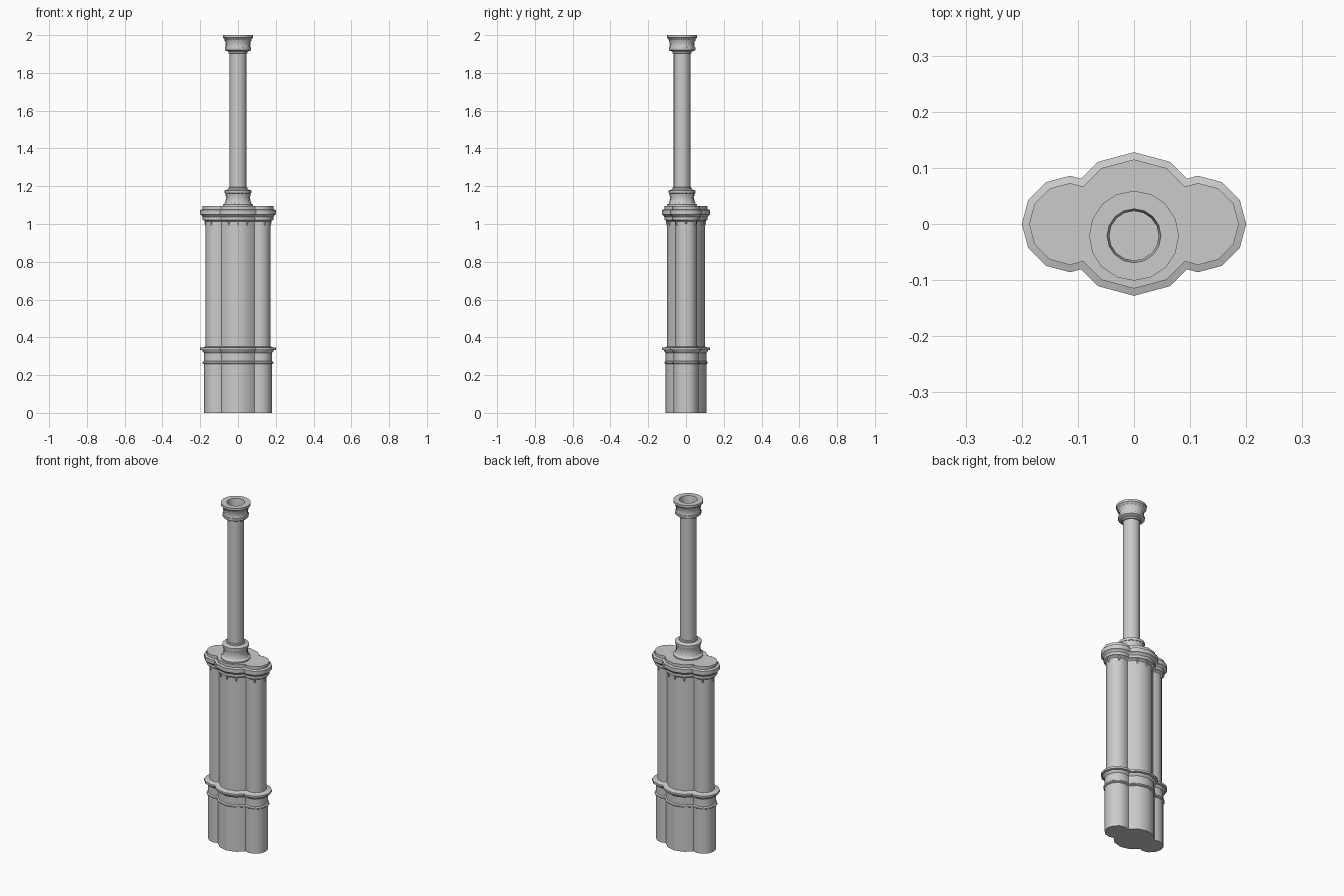
import bpy, bmesh
from math import sin, cos, pi, radians

if "Cube" in bpy.data.objects:
    bpy.data.objects.remove(bpy.data.objects["Cube"])

COL_Y = -0.021          # column axis sits slightly forward
LOBE_X = 0.114          # centres of the side lobes


def finish(name, bm, angle=35):
    bmesh.ops.recalc_face_normals(bm, faces=bm.faces)
    me = bpy.data.meshes.new(name)
    bm.to_mesh(me)
    bm.free()
    ob = bpy.data.objects.new(name, me)
    bpy.context.collection.objects.link(ob)
    bpy.ops.object.select_all(action='DESELECT')
    ob.select_set(True)
    bpy.context.view_layer.objects.active = ob
    bpy.ops.object.shade_smooth_by_angle(angle=radians(angle))
    return ob


def loft(name, rings, caps=True, angle=35):
    """Skin a list of equally sized closed rings."""
    bm = bmesh.new()
    vs = [[bm.verts.new(p) for p in ring] for ring in rings]
    n = len(vs[0])
    for a, b in zip(vs, vs[1:]):
        for i in range(n):
            j = (i + 1) % n
            bm.faces.new((a[i], a[j], b[j], b[i]))
    if caps:
        bm.faces.new(vs[0])
        bm.faces.new(vs[-1])
    return finish(name, bm, angle)


def lobed(r, z):
    """Three-lobed outline: wide centre lobe and two smaller side lobes."""
    R = r + 0.042
    nx = (1.366 * R - r + 0.0305) / 1.268
    ny = 1.366 * R - nx
    q = [(LOBE_X + r * cos(k * pi / 6), r * sin(k * pi / 6)) for k in range(4)]
    q += [(nx, ny), (R * 0.5, R * 0.866), (0, R)]
    q += [(-x, y) for x, y in reversed(q[:-1])]
    q += [(x, -y) for x, y in reversed(q[1:-1])]
    return [(x, y, z) for x, y in q]


def lathe(name, profile, n=16, caps=True):
    rings = [[(r * cos(2 * pi * i / n), COL_Y + r * sin(2 * pi * i / n), z)
              for i in range(n)] for r, z in profile]
    return loft(name, rings, caps)


def twisted_band(name, profile, count=20, pitch=18, depth=0.0025):
    """Collar carved with slanted flutes."""
    n = count * 6
    rings = []
    for r, z in profile:
        ring = []
        for i in range(n):
            a = 2 * pi * i / n
            rr = r + depth * cos(count * (a - pitch * z))
            ring.append((rr * cos(a), COL_Y + rr * sin(a), z))
        rings.append(ring)
    return loft(name, rings, caps=False, angle=50)


# Lobed pedestal: plinth, lower moulding, body and cornice
pedestal = [(0.066, 0), (0.066, 0.258), (0.073, 0.262), (0.073, 0.269),
            (0.066, 0.274), (0.066, 0.318), (0.072, 0.325), (0.076, 0.332),
            (0.086, 0.334), (0.086, 0.345), (0.070, 0.347), (0.058, 0.352),
            (0.058, 1.012), (0.063, 1.018), (0.073, 1.022), (0.073, 1.038),
            (0.079, 1.046), (0.086, 1.051), (0.086, 1.074), (0.073, 1.078),
            (0.073, 1.095)]
loft("pedestal", [lobed(r, z) for r, z in pedestal])

# Small pendants hanging under the cornice
bm = bmesh.new()
spots = [(0, 0.1), (0.05, 0.087), (0.143, 0.050), (0.172, 0)]
spots = {(sx * x, sy * y) for x, y in spots for sx in (1, -1) for sy in (1, -1)}
for x, y in sorted(spots):
    made = bmesh.ops.create_cone(bm, cap_ends=True, segments=6,
                                 radius1=0.003, radius2=0.008, depth=0.03)
    bmesh.ops.translate(bm, verts=made["verts"], vec=(x, y, 1.008))
finish("cornice_pendants", bm)

# Column foot, shaft and capital, ending in an open bore
lathe("column_foot", [(0.080, 1.094), (0.080, 1.102), (0.070, 1.108),
                      (0.066, 1.116), (0.060, 1.126), (0.060, 1.160),
                      (0.070, 1.163), (0.071, 1.177), (0.060, 1.181),
                      (0.050, 1.184), (0.050, 1.193), (0.045, 1.196)])
lathe("column_shaft", [(0.045, 1.19), (0.045, 1.91)])
lathe("column_capital", [(0.045, 1.902), (0.051, 1.904), (0.051, 1.913),
                         (0.064, 1.917), (0.070, 1.921), (0.070, 1.934),
                         (0.062, 1.937), (0.062, 1.968), (0.070, 1.977),
                         (0.077, 1.983), (0.080, 1.987), (0.080, 2.0),
                         (0.048, 2.0), (0.044, 1.975), (0.044, 1.93)])

# Slanted fluting on the two necks
twisted_band("foot_fluting", [(0.069, 1.112), (0.065, 1.122), (0.063, 1.132),
                              (0.063, 1.142), (0.064, 1.152), (0.067, 1.164)])
twisted_band("capital_fluting", [(0.067, 1.932), (0.064, 1.942),
                                 (0.064, 1.952), (0.065, 1.962),
                                 (0.068, 1.970), (0.071, 1.978)])
